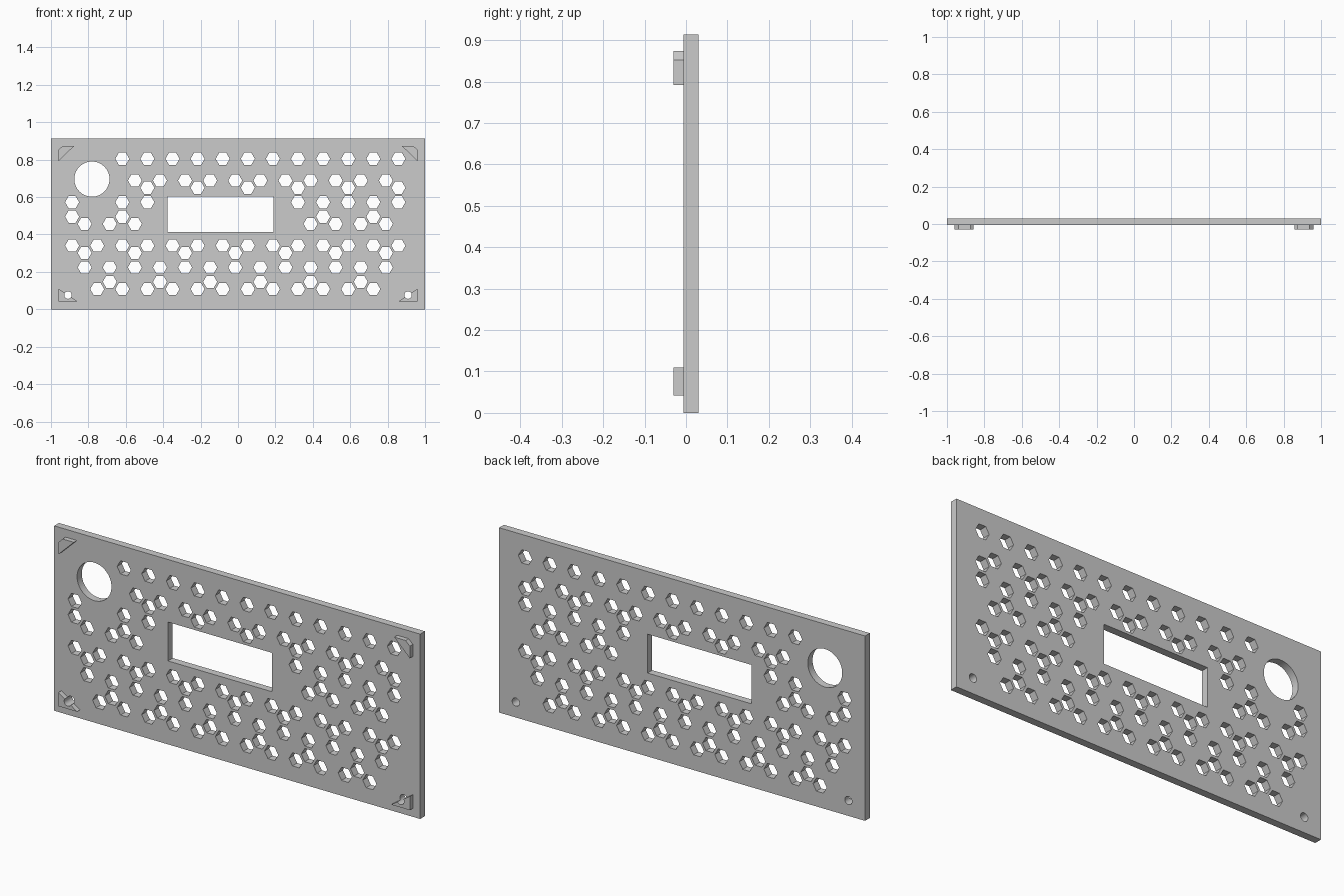
import bpy, bmesh
from math import cos, sin, pi, atan2, radians

cube = bpy.data.objects.get("Cube")
if cube:
    bpy.data.objects.remove(cube, do_unlink=True)

grey = bpy.data.materials.new("plain grey")
grey.use_nodes = True
colour = (0.6, 0.6, 0.6, 1)
grey.diffuse_color = colour
grey.node_tree.nodes["Principled BSDF"].inputs["Base Color"].default_value = colour


def ring(x, z, r, sides):
    return [(x + r * cos(2 * pi * k / sides), z + r * sin(2 * pi * k / sides))
            for k in range(sides)]


def sheet(name, outlines, y_front, y_back):
    """Upright flat part: the first outline is the edge, the others are holes."""
    curve = bpy.data.curves.new(name, "CURVE")
    curve.dimensions = "2D"
    curve.fill_mode = "BOTH"
    curve.extrude = (y_back - y_front) / 2
    for pts in outlines:
        spline = curve.splines.new("POLY")
        spline.points.add(len(pts) - 1)
        for p, (x, z) in zip(spline.points, pts):
            p.co = (x, z, 0, 1)
        spline.use_cyclic_u = True
        spline.use_smooth = False
    ob = bpy.data.objects.new(name, curve)
    bpy.context.collection.objects.link(ob)
    ob.rotation_euler.x = radians(90)
    ob.location.y = (y_front + y_back) / 2
    bpy.ops.object.select_all(action="DESELECT")
    ob.select_set(True)
    bpy.context.view_layer.objects.active = ob
    bpy.ops.object.convert(target="MESH")
    ob = bpy.context.view_layer.objects.active
    bpy.ops.object.transform_apply(location=True, rotation=True, scale=True)
    bm = bmesh.new()
    bm.from_mesh(ob.data)
    bmesh.ops.remove_doubles(bm, verts=bm.verts, dist=0.0001)
    bmesh.ops.recalc_face_normals(bm, faces=bm.faces)
    bm.to_mesh(ob.data)
    bm.free()
    ob.data.materials.clear()
    ob.data.materials.append(grey)
    bpy.ops.object.shade_smooth_by_angle(angle=radians(30))
    return ob


# Hexagonal vents: half-step row -> columns on a honeycomb grid
vents = {
    0: range(2, 25, 2),
    1: range(3, 24, 4),
    3: range(1, 26, 2),
    5: range(1, 26, 4),
    6: range(0, 27, 2),
    9: (1, 3, 5, 19, 21, 23, 25),
    10: (0, 4, 20, 24),
    12: (0, 4, 6, 18, 20, 22, 24, 26),
    14: range(6, 27, 4),
    15: range(5, 26, 2),
    18: range(4, 27, 2),
}
holes = [ring(-0.887 + 0.0671 * col, 0.108 + 0.0387 * row, 0.0375, 6)
         for row, cols in vents.items() for col in cols]

# Round opening, display window and screw holes
holes.append(ring(-0.781, 0.696, 0.094, 64))
holes.append([(-0.378, 0.412), (0.189, 0.412), (0.189, 0.604), (-0.378, 0.604)])
screw_x, screw_z, screw_r = 0.909, 0.076, 0.02
for side in (-1, 1):
    holes.append(ring(side * screw_x, screw_z, screw_r, 32))

# Main plate
edge = [(-1, 0), (1, 0), (1, 0.913), (-1, 0.913)]
sheet("panel", [edge] + holes, -0.0065, 0.0305)

# Corner tabs: chamfered triangles on top, notched triangles at the bottom
top = [(0.96, 0.792), (0.96, 0.852), (0.937, 0.874), (0.875, 0.874)]
low_inner, low_corner, low_upper = (0.858, 0.042), (0.96, 0.042), (0.96, 0.11)
slope = atan2(low_upper[1] - low_inner[1], low_upper[0] - low_inner[0])
notch = [(screw_x + screw_r * cos(slope - pi * k / 16),
          screw_z + screw_r * sin(slope - pi * k / 16)) for k in range(17)]
bottom = [low_inner, low_corner, low_upper] + notch
for side, word in ((1, "left"), (-1, "right")):
    for place, pts in (("top", top), ("bottom", bottom)):
        sheet(f"{place}_{word}_tab", [[(side * x, z) for x, z in pts]],
              -0.0305, -0.006)
